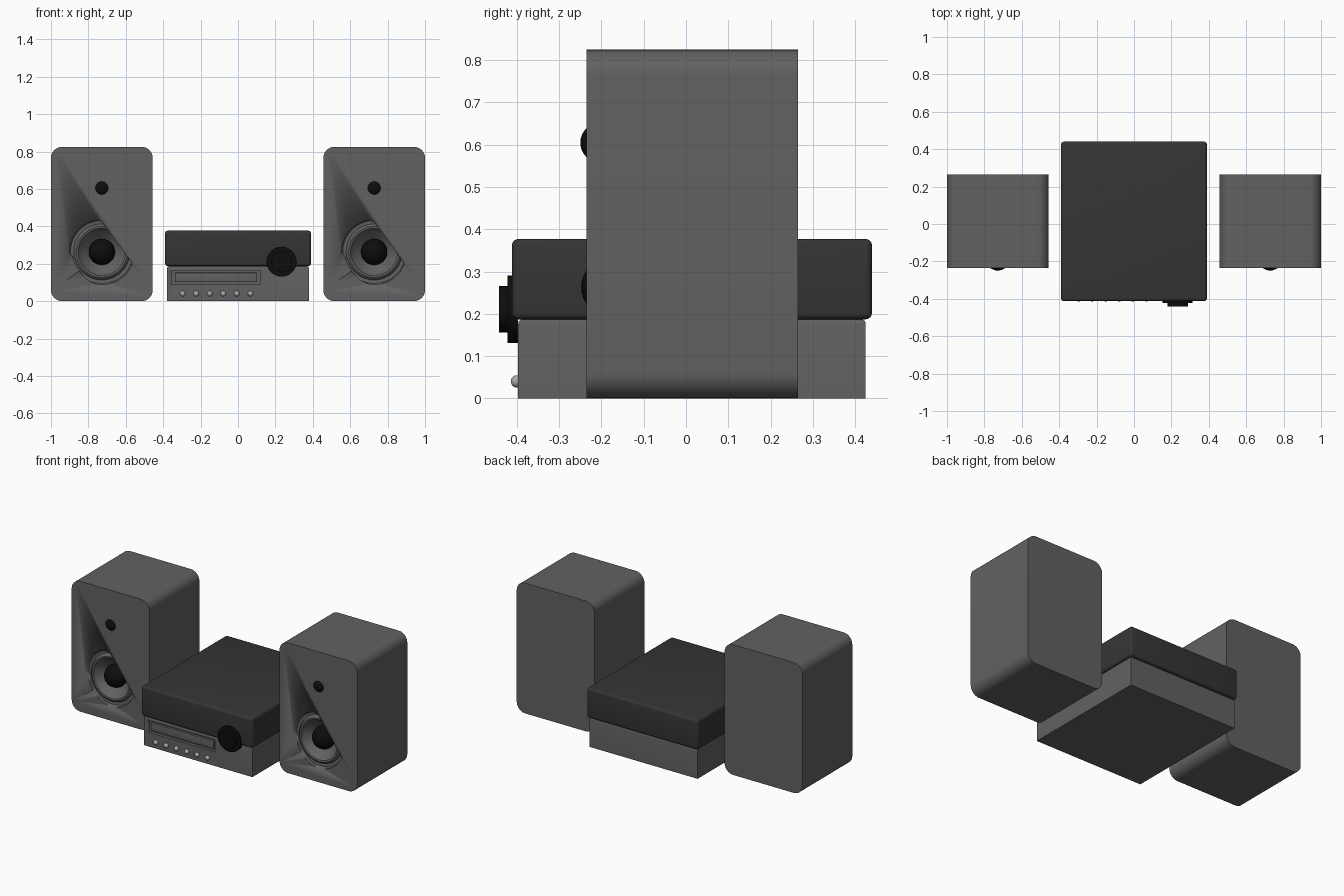
import bpy, bmesh
from math import sin, cos, pi, radians
from mathutils import Matrix, Vector

if "Cube" in bpy.data.objects:
    bpy.data.objects.remove(bpy.data.objects["Cube"])


def material(name, v):
    m = bpy.data.materials.new(name)
    m.diffuse_color = (v, v, v, 1)
    m.use_nodes = True
    m.node_tree.nodes["Principled BSDF"].inputs["Base Color"].default_value = m.diffuse_color
    return m


GREY = material("grey_shell", 0.12)
DARK = material("dark_shell", 0.035)
BLACK = material("black", 0.004)
SILVER = material("silver", 0.4)


def finish(name, bm, mat, smooth=True):
    bmesh.ops.recalc_face_normals(bm, faces=bm.faces)
    me = bpy.data.meshes.new(name)
    bm.to_mesh(me)
    bm.free()
    ob = bpy.data.objects.new(name, me)
    bpy.context.collection.objects.link(ob)
    me.materials.append(mat)
    bpy.ops.object.select_all(action='DESELECT')
    ob.select_set(True)
    bpy.context.view_layer.objects.active = ob
    if smooth:
        bpy.ops.object.shade_smooth_by_angle(angle=radians(35))
    return ob


def prism(name, pts, y0, y1, mat):
    """Extrude an x-z outline along y."""
    bm = bmesh.new()
    face = bm.faces.new([bm.verts.new((x, y0, z)) for x, z in pts])
    ext = bmesh.ops.extrude_face_region(bm, geom=[face])
    verts = [g for g in ext["geom"] if isinstance(g, bmesh.types.BMVert)]
    bmesh.ops.translate(bm, verts=verts, vec=(0, y1 - y0, 0))
    return finish(name, bm, mat)


def box(name, lo, hi, mat, bevel=0, top_only=False):
    bm = bmesh.new()
    lo, hi = Vector(lo), Vector(hi)
    bmesh.ops.create_cube(bm, size=1, matrix=Matrix.Translation((lo + hi) / 2)
                          @ Matrix.Diagonal((*(hi - lo), 1)))
    if bevel:
        edges = [e for e in bm.edges
                 if not top_only or all(v.co.z > hi.z - 1e-4 for v in e.verts)]
        bmesh.ops.bevel(bm, geom=edges, offset=bevel, segments=4,
                        profile=0.5, affect='EDGES')
    return finish(name, bm, mat)


def lathe(name, cx, cz, profile, mat, steps=48):
    """Spin (radius, y) points around a y axis through (cx, cz)."""
    bm = bmesh.new()
    vs = [bm.verts.new((cx + r, y, cz)) for r, y in profile]
    es = [bm.edges.new(p) for p in zip(vs, vs[1:])]
    bmesh.ops.spin(bm, geom=vs + es, cent=(cx, 0, cz), axis=(0, 1, 0),
                   angle=2 * pi, steps=steps)
    bmesh.ops.remove_doubles(bm, verts=bm.verts, dist=1e-5)
    return finish(name, bm, mat)


def ball(name, c, r, mat):
    bm = bmesh.new()
    bmesh.ops.create_uvsphere(bm, u_segments=32, v_segments=16, radius=r,
                              matrix=Matrix.Translation(c))
    return finish(name, bm, mat)


def cut(ob, cutter):
    mod = ob.modifiers.new("cut", 'BOOLEAN')
    mod.operation, mod.object, mod.solver = 'DIFFERENCE', cutter, 'EXACT'
    bpy.context.view_layer.objects.active = ob
    bpy.ops.object.modifier_apply(modifier=mod.name)
    bpy.data.objects.remove(cutter)


def rounded(cx, cz, w, h, r, n=10):
    pts = []
    for q, (sx, sz) in enumerate([(1, 1), (-1, 1), (-1, -1), (1, -1)]):
        for i in range(n + 1):
            a = (q + i / n) * pi / 2
            pts.append((cx + sx * (w / 2 - r) + r * cos(a),
                        cz + sz * (h / 2 - r) + r * sin(a)))
    return pts


def opening(cx, cz):
    """Woofer opening: a circle closed by a straight upper-right edge."""
    pts = []
    for d in range(98, 337, 7):
        r = 0.174
        if 188 < d < 262:
            r = 0.157 + 0.017 * max(0, (d - 220) / 42)
        a = radians(d)
        pts.append((cx + r * cos(a), cz + r * sin(a)))
    pts += [(cx + 0.155, cz - 0.05), (cx, cz + 0.16)]
    return pts


# Speakers: both cabinets are identical
for side, cx in (("left", -0.728), ("right", 0.728)):
    cz = 0.263
    cab = prism(side + "_speaker_cabinet",
                rounded(cx, 0.4125, 0.544, 0.825, 0.06), -0.235, 0.265, GREY)
    cut(cab, prism("cutter", opening(cx, cz), -0.3, -0.14, GREY))
    lathe(side + "_woofer_cone", cx, cz,
          [(0.178, -0.225), (0.168, -0.212), (0.150, -0.210), (0.145, -0.222),
           (0.136, -0.228), (0.126, -0.226), (0.117, -0.214), (0.110, -0.205),
           (0.06, -0.165)], GREY)
    ball(side + "_woofer_dome", (cx, -0.178, cz), 0.07, BLACK)
    ball(side + "_tweeter_dome", (cx, -0.202, 0.605), 0.048, BLACK)

# Lower player unit with recessed disc tray
player = box("player_body", (-0.379, -0.397, 0), (0.379, 0.425, 0.187), GREY,
             0.01, True)
cut(player, box("cutter", (-0.355, -0.45, 0.09), (0.117, -0.378, 0.165), GREY))
box("tray_panel", (-0.338, -0.392, 0.102), (0.102, -0.37, 0.152), GREY, 0.003)
for i in range(6):
    ball(f"button_{i + 1}", (-0.296 + 0.0725 * i, -0.4, 0.04), 0.0145, SILVER)

# Upper amplifier with stepped volume knob
box("amplifier_body", (-0.39, -0.412, 0.187), (0.39, 0.44, 0.377), DARK, 0.015)
lathe("volume_knob", 0.233, 0.211,
      [(0, -0.442), (0.055, -0.442), (0.055, -0.422), (0.08, -0.422),
       (0.08, -0.397), (0, -0.397)], BLACK)
